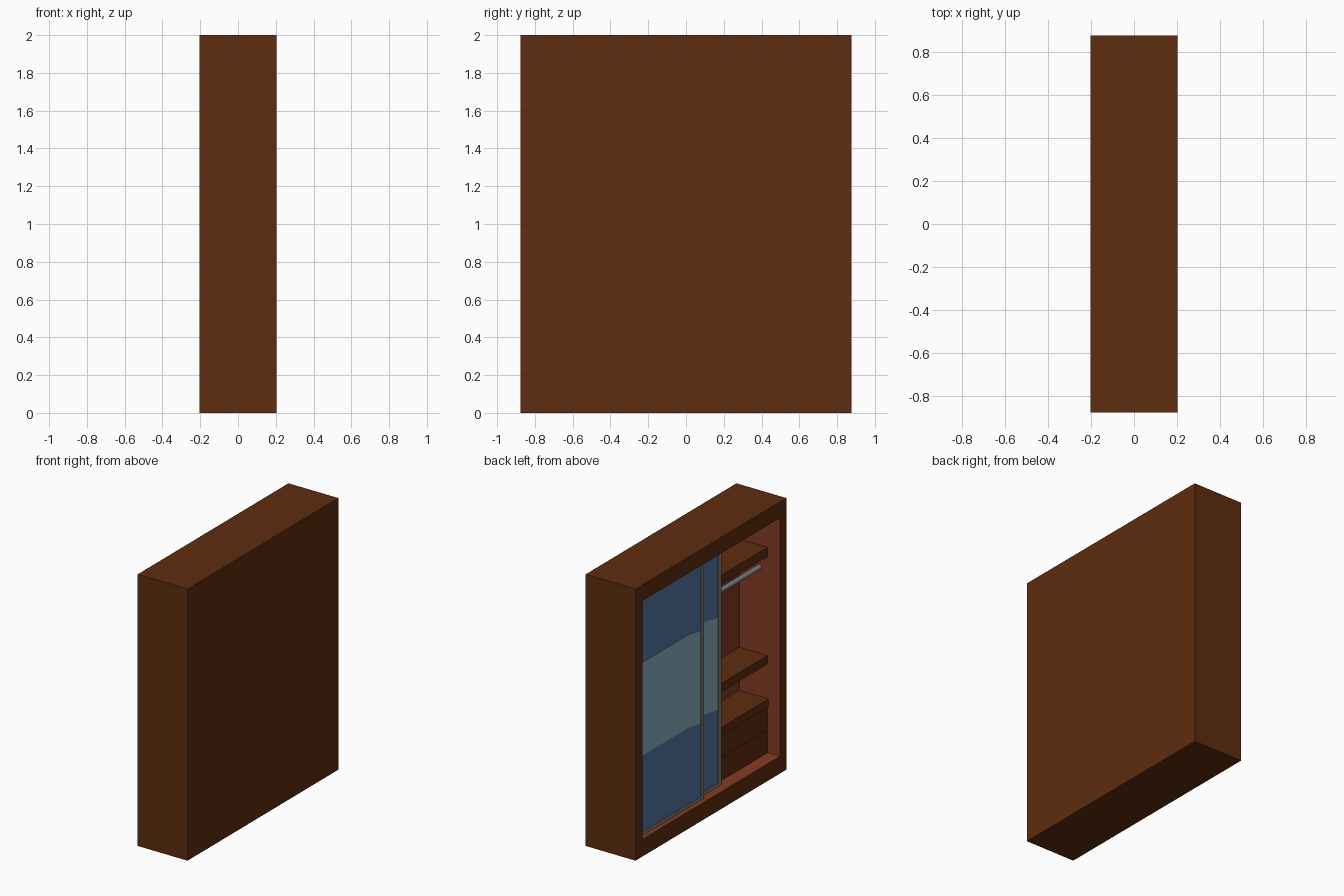
import bpy, bmesh, math

if "Cube" in bpy.data.objects:
    bpy.data.objects.remove(bpy.data.objects["Cube"])


def srgb(r, g, b):
    f = lambda c: c / 12.92 if c <= 0.04045 else ((c + 0.055) / 1.055) ** 2.4
    return (f(r / 255), f(g / 255), f(b / 255), 1)


def material(name, rgb):
    m = bpy.data.materials.new(name)
    m.diffuse_color = srgb(*rgb)
    m.use_nodes = True
    m.node_tree.nodes["Principled BSDF"].inputs["Base Color"].default_value = m.diffuse_color
    return m


BROWN = material("dark_wood", (94, 45, 14))
RED = material("red_wood_lining", (132, 60, 36))
BLUE = material("blue_glass", (85, 118, 164))
PALE = material("pale_glass", (137, 175, 192))
GREY = material("grey_metal", (130, 129, 132))

# overall half sizes, opening limits
HX, HY, TOP = 0.203, 0.877, 2.0
IY0, IY1, IZ0, IZ1 = -0.803, 0.797, 0.127, 1.882
BACK = 0.128


def make(name, verts, faces, mats):
    me = bpy.data.meshes.new(name)
    me.from_pydata(verts, [], faces)
    for m in mats:
        me.materials.append(m)
    bm = bmesh.new()
    bm.from_mesh(me)
    bmesh.ops.recalc_face_normals(bm, faces=bm.faces)
    bm.to_mesh(me)
    bm.free()
    ob = bpy.data.objects.new(name, me)
    bpy.context.collection.objects.link(ob)
    return ob


def prism(name, outline, x0, x1, mat):
    """Extrude a (y, z) outline from x0 to x1."""
    n = len(outline)
    verts = [(x, y, z) for x in (x0, x1) for y, z in outline]
    faces = [list(range(n)), list(range(n, 2 * n))]
    faces += [(i, (i + 1) % n, n + (i + 1) % n, n + i) for i in range(n)]
    return make(name, verts, faces, [mat])


def rect(y0, y1, z0, z1):
    return [(y0, z0), (y1, z0), (y1, z1), (y0, z1)]


def box(name, x0, x1, y0, y1, z0, z1, mat):
    return prism(name, rect(y0, y1, z0, z1), x0, x1, mat)


# cabinet shell: four rings from the back, round the front, into the recess
outer, inner = rect(-HY, HY, 0, TOP), rect(IY0, IY1, IZ0, IZ1)
rings = [(HX, outer), (-HX, outer), (-HX, inner), (BACK, inner)]
verts = [(x, y, z) for x, r in rings for y, z in r]
faces = [(0, 1, 2, 3), (12, 13, 14, 15)]
for k in range(3):
    for i in range(4):
        j = (i + 1) % 4
        faces.append((4 * k + i, 4 * k + j, 4 * k + 4 + j, 4 * k + 4 + i))
shell = make("cabinet_shell", verts, faces, [BROWN, RED])
for p in shell.data.polygons:
    c = p.center
    lined = abs(c.y) < HY - 0.03 and 0.06 < c.z < TOP - 0.06 and -HX + 0.02 < c.x < HX - 0.02
    p.material_index = 1 if lined else 0

# central divider
FRONT = -0.103
box("divider", FRONT, BACK, -0.025, 0.025, IZ0, IZ1, RED)

# fittings in both compartments
for side, ya, yb in (("right", IY0, -0.025), ("left", 0.025, IY1)):
    box(side + "_top_shelf", FRONT, BACK, ya, yb, 1.57, 1.64, BROWN)
    box(side + "_middle_shelf", FRONT, BACK, ya, yb, 0.78, 0.842, BROWN)
    box(side + "_drawer_top", FRONT - 0.008, BACK, ya, yb, 0.468, 0.525, BROWN)
    box(side + "_lower_drawer", FRONT, BACK, ya, yb, IZ0, 0.295, BROWN)
    box(side + "_upper_drawer", FRONT, BACK, ya, yb, 0.299, 0.468, BROWN)
    bpy.ops.mesh.primitive_cylinder_add(
        vertices=16, radius=0.018, depth=yb - ya,
        location=(-0.035, (ya + yb) / 2, 1.475), rotation=(math.pi / 2, 0, 0))
    rod = bpy.context.object
    rod.name = side + "_hanging_rod"
    rod.data.materials.append(GREY)
    bpy.ops.object.shade_smooth_by_angle()


# sliding doors: metal frame, blue pane and pale band
def door(name, x, y0, y1):
    x1, w, h = x + 0.022, 0.035, 0.024
    box(name + "_stile_right", x, x1, y0, y0 + w, IZ0, IZ1, GREY)
    box(name + "_stile_left", x, x1, y1 - w, y1, IZ0, IZ1, GREY)
    box(name + "_bottom_rail", x, x1, y0 + w, y1 - w, IZ0, IZ0 + h, GREY)
    box(name + "_top_rail", x, x1, y0 + w, y1 - w, IZ1 - h, IZ1, GREY)
    a, b = y0 + w, y1 - w
    box(name + "_pane", x + 0.006, x1 - 0.004, a, b, IZ0 + h, IZ1 - h, BLUE)
    k = a + 0.13
    band = [(a, 0.69), (k, 0.712), (b, 0.712), (b, 1.397), (k, 1.397), (a, 1.37)]
    prism(name + "_band", band, x + 0.003, x + 0.006, PALE)


door("front_door", -0.168, 0.03, IY1)
door("rear_door", -0.138, -0.215, 0.555)
